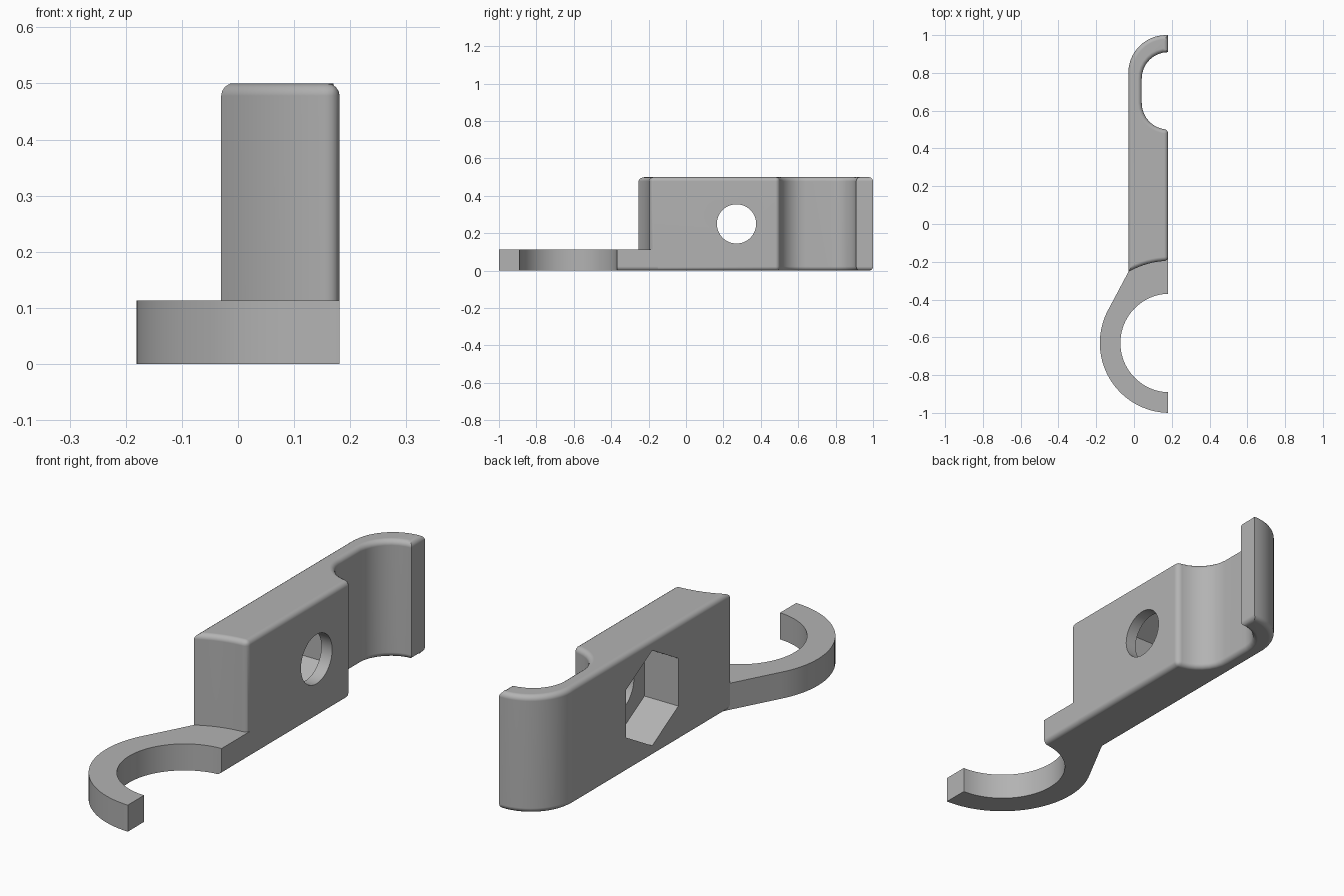
import bpy, bmesh, math
from mathutils import Matrix

cube = bpy.data.objects.get("Cube")
if cube:
    bpy.data.objects.remove(cube)

grey = bpy.data.materials.new("plain grey")
grey.use_nodes = True
colour = (0.45, 0.45, 0.45, 1)
grey.diffuse_color = colour
grey.node_tree.nodes["Principled BSDF"].inputs["Base Color"].default_value = colour

RIGHT, LEFT = 0.181, -0.03      # cut plane and outer wall of the block
RING = (0.189, -0.63)           # centre of the half ring
HEIGHT, TAB = 0.5, 0.113
ROUND = 0.022


def arc(centre, radius, start, end, steps):
    """Points on a circle, angles in degrees."""
    angles = [math.radians(start + (end - start) * i / steps) for i in range(steps + 1)]
    return [(centre[0] + radius * math.cos(a), centre[1] + radius * math.sin(a)) for a in angles]


def angle_at(x, radius):
    """Upper angle where a circle about the ring centre meets a given x."""
    return math.degrees(math.acos((x - RING[0]) / radius))


def extrude(name, outline, height, rounded):
    """Extrude an outline upwards and round the edges picked by a rule."""
    bm = bmesh.new()
    base = bm.faces.new([bm.verts.new((x, y, 0)) for x, y in outline])
    top = bmesh.ops.extrude_face_region(bm, geom=[base], use_keep_orig=True)
    bmesh.ops.translate(bm, vec=(0, 0, height),
                        verts=[v for v in top["geom"] if isinstance(v, bmesh.types.BMVert)])
    bmesh.ops.recalc_face_normals(bm, faces=bm.faces)
    edges = [e for e in bm.edges if rounded((e.verts[0].co + e.verts[1].co) / 2)]
    bmesh.ops.bevel(bm, geom=edges, offset=ROUND, segments=4, profile=0.5,
                    affect='EDGES', clamp_overlap=False)
    mesh = bpy.data.meshes.new(name)
    bm.to_mesh(mesh)
    bm.free()
    mesh.materials.append(grey)
    obj = bpy.data.objects.new(name, mesh)
    bpy.context.collection.objects.link(obj)
    return obj


def cut(obj, name, sides, radius, x_from, x_to):
    """Subtract a prism that runs along x."""
    bm = bmesh.new()
    place = Matrix.Translation(((x_from + x_to) / 2, 0.27, 0.25)) \
        @ Matrix.Rotation(math.pi / 2, 4, 'X') @ Matrix.Rotation(math.pi / 2, 4, 'Y')
    bmesh.ops.create_cone(bm, cap_ends=True, segments=sides, radius1=radius, radius2=radius,
                          depth=x_to - x_from, matrix=place)
    mesh = bpy.data.meshes.new(name)
    bm.to_mesh(mesh)
    bm.free()
    mesh.materials.append(grey)
    cutter = bpy.data.objects.new(name, mesh)
    bpy.context.collection.objects.link(cutter)
    cutter.hide_render = True
    mod = obj.modifiers.new(name, 'BOOLEAN')
    mod.operation, mod.solver, mod.object = 'DIFFERENCE', 'EXACT', cutter
    bpy.context.view_layer.objects.active = obj
    bpy.ops.object.modifier_apply(modifier=mod.name)
    bpy.data.objects.remove(cutter)


def smooth(obj):
    bpy.ops.object.select_all(action='DESELECT')
    obj.select_set(True)
    bpy.context.view_layer.objects.active = obj
    bpy.ops.object.shade_smooth_by_angle(angle=math.radians(30))
    obj.modifiers.new("even shading", 'WEIGHTED_NORMAL').keep_sharp = True


# Block with hollow end, hooked tip and concave front
FRONT = 0.435
front = arc(RING, FRONT, angle_at(LEFT, FRONT), angle_at(RIGHT, FRONT), 8)
outline = (front
           + arc((RIGHT, 0.64), 0.14, 270, 180, 8)
           + arc((RIGHT, 0.77), 0.14, 180, 90, 8)
           + [(RIGHT, 1.0)]
           + arc((0.17, 0.8), 0.2, 90, 180, 16))


def block_rule(p):
    if p.z > HEIGHT - 0.01:
        return True
    if p.z < 0.01:
        return p.y > front[-1][1] + 0.001
    return p.x > RIGHT - 0.001 and p.y < 0.51


block = extrude("clamp_block", outline, HEIGHT, block_rule)

# Bolt hole and hexagonal nut pocket
cut(block, "bolt_hole", 48, 0.105, -0.2, 0.4)
cut(block, "nut_pocket", 6, 0.203, -0.2, LEFT + 0.16)
smooth(block)

# Low half ring with a neck running into the block
OUTER, INNER = 0.37, 0.261
end_out, end_in = angle_at(RIGHT, OUTER), angle_at(RIGHT, INNER)
ring_outline = (arc(RING, OUTER, 151, 360 - end_out, 32)
                + arc(RING, INNER, 360 - end_in, end_in, 40)
                + [(RIGHT, -0.15), (0.02, -0.15), (LEFT, front[0][1])])
ring = extrude("half_ring", ring_outline, TAB,
               lambda p: p.z < 0.01 and p.x > RIGHT - 0.001 and -0.4 < p.y)
smooth(ring)
